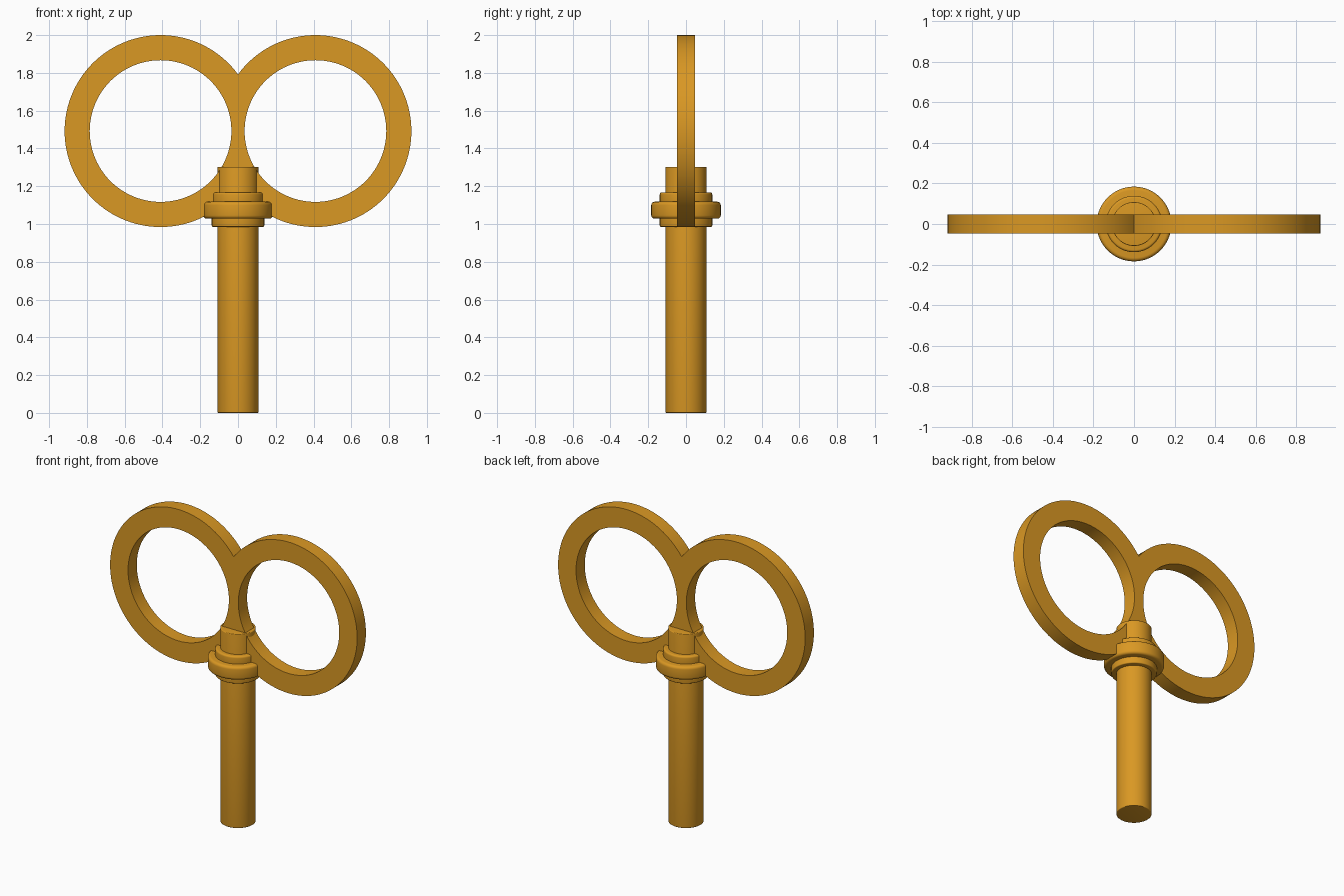
import bpy
import bmesh
from math import acos, cos, sin, pi

cube = bpy.data.objects.get("Cube")
if cube:
    bpy.data.objects.remove(cube, do_unlink=True)

# Single golden brass colour
BRASS = (0.70, 0.314, 0.017, 1)
brass = bpy.data.materials.new("golden_brass")
brass.use_nodes = True
brass.diffuse_color = BRASS
brass.node_tree.nodes["Principled BSDF"].inputs["Base Color"].default_value = BRASS


def select_only(obj):
    bpy.ops.object.select_all(action='DESELECT')
    obj.select_set(True)
    bpy.context.view_layer.objects.active = obj


def finish(obj):
    obj.data.materials.clear()
    obj.data.materials.append(brass)
    select_only(obj)
    bpy.ops.object.shade_smooth_by_angle(angle=pi / 5)


def turned_part(name, radius, bottom, top, rounding):
    """Upright cylinder with rounded rims."""
    bpy.ops.mesh.primitive_cylinder_add(
        vertices=64, radius=radius, depth=top - bottom,
        location=(0, 0, (bottom + top) / 2))
    obj = bpy.context.object
    obj.name = name
    bevel = obj.modifiers.new("rounded_rims", 'BEVEL')
    bevel.width = rounding
    bevel.segments = 4
    bevel.limit_method = 'ANGLE'
    bevel.angle_limit = pi / 4
    bpy.ops.object.modifier_apply(modifier=bevel.name)
    finish(obj)
    return obj


# Shaft and stacked collars
turned_part("shaft", 0.108, 0, 1.303, 0.005)
turned_part("lower_collar", 0.139, 0.985, 1.06, 0.006)
turned_part("main_collar", 0.184, 1.028, 1.118, 0.018)
turned_part("upper_collar", 0.139, 1.09, 1.168, 0.012)

# Double-ring handle: a joined outline with two round holes, extruded
CENTRE, OUTER, HOLE, HEIGHT, HALF_DEPTH = 0.41, 0.508, 0.375, 1.492, 0.0465
STEPS = 96


def arc(side, radius, limit, closed):
    count = STEPS if closed else STEPS + 1
    angles = [-limit + 2 * limit * i / STEPS for i in range(count)]
    return [(side * (CENTRE + radius * cos(a)), radius * sin(a)) for a in angles]


meet = acos(-CENTRE / OUTER)
right_half = arc(1, OUTER, meet, False)
left_half = arc(-1, OUTER, meet, False)[::-1]
outline = right_half + left_half[1:-1]
loops = [outline, arc(1, HOLE, pi, True), arc(-1, HOLE, pi, True)]

curve = bpy.data.curves.new("ring_handle", 'CURVE')
curve.dimensions = '2D'
curve.fill_mode = 'BOTH'
curve.extrude = HALF_DEPTH
for loop in loops:
    spline = curve.splines.new('POLY')
    spline.points.add(len(loop) - 1)
    for point, (x, y) in zip(spline.points, loop):
        point.co = (x, y, 0, 1)
    spline.use_cyclic_u = True

handle = bpy.data.objects.new("ring_handle", curve)
bpy.context.collection.objects.link(handle)
handle.location.z = HEIGHT
handle.rotation_euler.x = pi / 2
select_only(handle)
bpy.ops.object.convert(target='MESH')
handle = bpy.context.object

# Weld the faces to the rims so the shading is continuous
bm = bmesh.new()
bm.from_mesh(handle.data)
bmesh.ops.remove_doubles(bm, verts=bm.verts, dist=0.0005)
bmesh.ops.recalc_face_normals(bm, faces=bm.faces)
bm.to_mesh(handle.data)
bm.free()
finish(handle)
